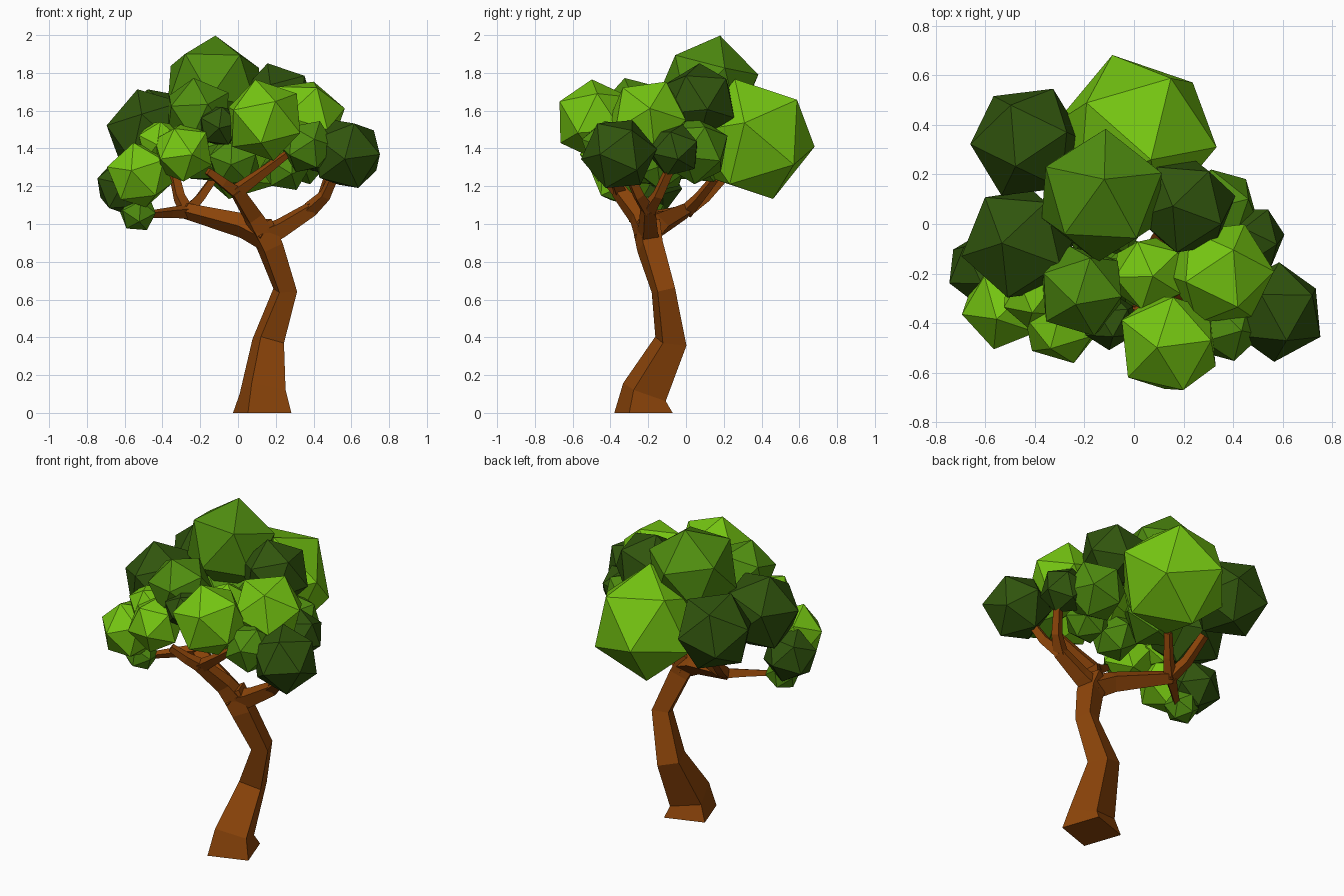
import bpy, bmesh, math, random
from mathutils import Vector, Euler, Matrix

if "Cube" in bpy.data.objects:
    bpy.data.objects.remove(bpy.data.objects["Cube"])

random.seed(4)


def material(name, rgb):
    m = bpy.data.materials.new(name)
    m.diffuse_color = (*rgb, 1)
    m.use_nodes = True
    m.node_tree.nodes["Principled BSDF"].inputs["Base Color"].default_value = m.diffuse_color
    return m


BARK = material("bark", (0.27, 0.06, 0.003))
LEAF = {
    "light": material("leaf_light", (0.18, 0.57, 0.006)),
    "mid": material("leaf_mid", (0.08, 0.27, 0.005)),
    "dark": material("leaf_dark", (0.03, 0.09, 0.004)),
}


def finish(bm, name, mat):
    bmesh.ops.recalc_face_normals(bm, faces=bm.faces)
    me = bpy.data.meshes.new(name)
    bm.to_mesh(me)
    bm.free()
    me.materials.append(mat)
    ob = bpy.data.objects.new(name, me)
    bpy.context.collection.objects.link(ob)
    return ob


def limb(name, path, phase=math.radians(64)):
    """Four-sided tapering limb through (x, y, z, half diagonal) points."""
    bm = bmesh.new()
    pts = [Vector(p[:3]) for p in path]
    rings = []
    for i, p in enumerate(pts):
        a, b = pts[max(i - 1, 0)], pts[min(i + 1, len(pts) - 1)]
        t = (b - a).normalized()
        if p.z < 0.05:
            t = Vector((0, 0, 1))
        q = Vector((0, 0, 1)).rotation_difference(t)
        r = path[i][3]
        rings.append([bm.verts.new(p + q @ Vector((
            r * math.cos(phase + k * math.pi / 2),
            r * math.sin(phase + k * math.pi / 2), 0))) for k in range(4)])
    for lo, hi in zip(rings, rings[1:]):
        for k in range(4):
            bm.faces.new((lo[k], lo[(k + 1) % 4], hi[(k + 1) % 4], hi[k]))
    bm.faces.new(rings[0])
    bm.faces.new(rings[-1])
    return finish(bm, name, BARK)


# Crooked trunk
limb("trunk", [
    (0.128, -0.225, 0, 0.172), (0.13, -0.22, 0.11, 0.135),
    (0.16, -0.08, 0.38, 0.094), (0.25, -0.12, 0.65, 0.07),
    (0.17, -0.19, 0.88, 0.078), (0.11, -0.21, 1.0, 0.082)])

# Left branch and its twigs
limb("left_branch", [(0.15, -0.21, 0.93, 0.075), (0.03, -0.15, 0.99, 0.066),
                     (-0.28, 0.0, 1.07, 0.042)])
fork = (-0.27, 0.0, 1.065, 0.04)
limb("left_twig_back", [fork, (-0.31, 0.1, 1.14, 0.034), (-0.34, 0.22, 1.27, 0.028)])
limb("left_twig_inner", [fork, (-0.2, 0.07, 1.14, 0.03), (-0.13, 0.15, 1.24, 0.025)])
limb("left_twig_low", [fork, (-0.36, -0.08, 1.06, 0.03), (-0.48, -0.19, 1.05, 0.02)])

# Front branch and its twigs
limb("front_branch", [(0.13, -0.21, 0.95, 0.07), (0.08, -0.25, 1.04, 0.058),
                      (-0.01, -0.36, 1.18, 0.044)])
fork = (-0.01, -0.35, 1.17, 0.042)
limb("front_twig_left", [fork, (-0.08, -0.4, 1.22, 0.033), (-0.16, -0.44, 1.28, 0.025)])
limb("front_twig_right", [fork, (0.1, -0.38, 1.25, 0.033), (0.26, -0.42, 1.37, 0.022)])

# Right branch and its twigs
limb("right_branch", [(0.13, -0.2, 0.93, 0.07), (0.23, -0.2, 0.98, 0.056),
                      (0.39, -0.2, 1.08, 0.044)])
fork = (0.38, -0.2, 1.075, 0.044)
limb("right_twig_front", [fork, (0.46, -0.25, 1.15, 0.034), (0.51, -0.3, 1.26, 0.028)])
limb("right_twig_back", [fork, (0.45, -0.15, 1.15, 0.032), (0.49, -0.09, 1.28, 0.028)])


def facing(pole, neighbour):
    """Rotation that aims one icosphere corner at pole, the next toward neighbour."""
    z = Vector(pole).normalized()
    n = Vector(neighbour)
    x = (n - z * n.dot(z)).normalized()
    return Matrix((x, z.cross(x), z)).transposed()


# Leaf clumps: x, y, z, radius, shade
CLUMPS = [
    (-0.13, 0.115, 1.73, 0.265, "mid"),
    (0.01, 0.36, 1.45, 0.325, "light"),
    (-0.43, 0.33, 1.50, 0.230, "dark"),
    (-0.46, -0.08, 1.48, 0.235, "dark"),
    (-0.60, -0.18, 1.20, 0.155, "dark"),
    (-0.52, -0.33, 1.26, 0.175, "light"),
    (-0.53, -0.21, 1.06, 0.100, "mid"),
    (-0.41, -0.29, 1.43, 0.125, "light"),
    (-0.29, -0.40, 1.38, 0.162, "light"),
    (-0.21, -0.27, 1.59, 0.185, "mid"),
    (-0.10, -0.39, 1.52, 0.115, "dark"),
    (0.14, -0.48, 1.55, 0.213, "light"),
    (0.35, -0.20, 1.56, 0.213, "light"),
    (0.21, 0.07, 1.65, 0.200, "dark"),
    (0.37, -0.41, 1.41, 0.145, "mid"),
    (0.575, -0.355, 1.37, 0.195, "dark"),
    (0.47, -0.06, 1.39, 0.140, "dark"),
    (0.33, 0.05, 1.39, 0.180, "mid"),
    (0.06, -0.20, 1.50, 0.155, "light"),
    (-0.02, -0.20, 1.33, 0.140, "mid"),
    (0.25, -0.12, 1.30, 0.130, "mid"),
    (-0.12, 0.06, 1.40, 0.200, "mid"),
]
AIMED = {0: facing((0.01, 0.065, 0.265), (0.23, 0.1, 0.15)),
         1: facing((0.14, 0.23, 0.21), (0.05, -0.12, 0.31))}
for n, (x, y, z, r, shade) in enumerate(CLUMPS):
    bm = bmesh.new()
    bmesh.ops.create_icosphere(bm, subdivisions=1, radius=r * 1.04)
    turn = Euler([random.uniform(-math.pi, math.pi) for _ in range(3)]).to_matrix()
    bmesh.ops.rotate(bm, verts=bm.verts, matrix=AIMED.get(n, turn))
    bmesh.ops.translate(bm, verts=bm.verts, vec=(x, y, z))
    finish(bm, f"leaf_clump_{n + 1}", LEAF[shade])
